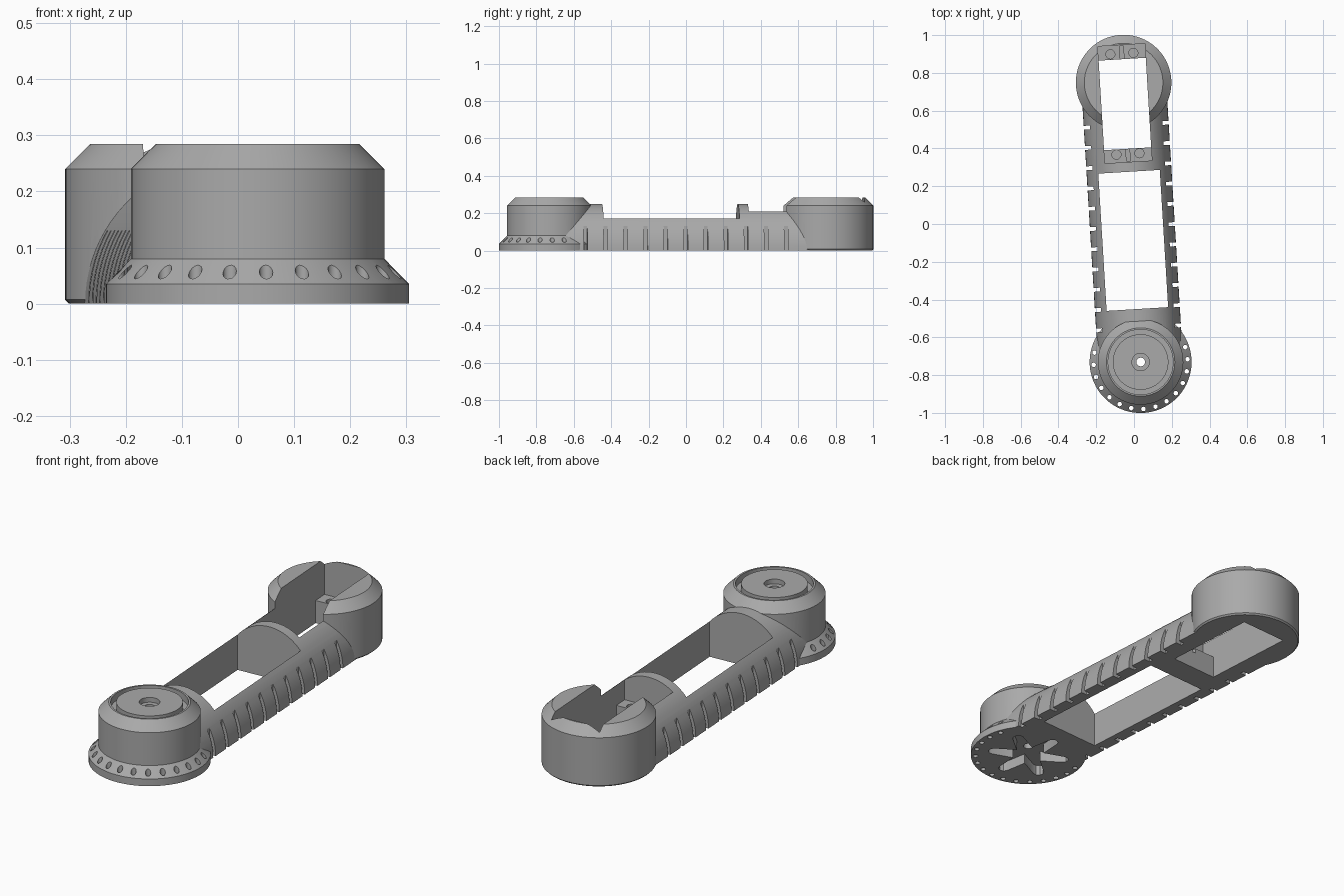
import bpy, bmesh, math
from mathutils import Matrix, Vector

cube = bpy.data.objects.get("Cube")
if cube:
    bpy.data.objects.remove(cube, do_unlink=True)

grey = bpy.data.materials.new("plain grey")
grey.use_nodes = True
COLOUR = (0.4, 0.4, 0.4, 1)
grey.diffuse_color = COLOUR
grey.node_tree.nodes["Principled BSDF"].inputs["Base Color"].default_value = COLOUR

PIVOT = 0.741            # distance of each pivot from the middle of the arm
HALF_W, ARCH_H = 0.225, 0.25
TAU = math.tau


def to_object(name, bm):
    bmesh.ops.recalc_face_normals(bm, faces=bm.faces)
    mesh = bpy.data.meshes.new(name)
    bm.to_mesh(mesh)
    bm.free()
    mesh.materials.append(grey)
    ob = bpy.data.objects.new(name, mesh)
    bpy.context.collection.objects.link(ob)
    return ob


def add_prism(bm, points, offset):
    """Extrude a closed 3D outline along an offset."""
    bottom = [bm.verts.new(p) for p in points]
    top = [bm.verts.new(Vector(p) + Vector(offset)) for p in points]
    bm.faces.new(bottom)
    bm.faces.new(top)
    for i in range(len(points)):
        j = (i + 1) % len(points)
        bm.faces.new((bottom[i], bottom[j], top[j], top[i]))


def add_box(bm, x0, x1, y0, y1, z0, z1):
    add_prism(bm, [(x0, y0, z0), (x1, y0, z0), (x1, y1, z0), (x0, y1, z0)], (0, 0, z1 - z0))


def add_rod(bm, x, y, r, z0, z1, n=48):
    ring = [(x + r * math.cos(TAU * i / n), y + r * math.sin(TAU * i / n), z0) for i in range(n)]
    add_prism(bm, ring, (0, 0, z1 - z0))


def add_lathe(bm, profile, y, n=72):
    """Stack rings of (radius, height) and cap both ends."""
    rings = [[bm.verts.new((r * math.cos(TAU * i / n), y + r * math.sin(TAU * i / n), z))
              for i in range(n)] for r, z in profile]
    for a, b in zip(rings, rings[1:]):
        for i in range(n):
            j = (i + 1) % n
            bm.faces.new((a[i], a[j], b[j], b[i]))
    bm.faces.new(rings[0])
    bm.faces.new(rings[-1])


def combine(body, tool, operation):
    mod = body.modifiers.new("combine", "BOOLEAN")
    mod.operation, mod.solver, mod.object = operation, "EXACT", tool
    bpy.context.view_layer.objects.active = body
    bpy.ops.object.modifier_apply(modifier=mod.name)
    bpy.data.objects.remove(tool, do_unlink=True)


# Arched arm between the two pivots
bm = bmesh.new()
arch = [(HALF_W * math.cos(math.pi * i / 40), -PIVOT, ARCH_H * math.sin(math.pi * i / 40))
        for i in range(41)]
add_prism(bm, arch, (0, 2 * PIVOT, 0))
body = to_object("pivot_arm", bm)

# Grip slots down both sides
bm = bmesh.new()
for k in range(11):
    y = -0.56 + 0.1075 * k
    for side in (-1, 1):
        x0, x1 = sorted((side * 0.192, side * 0.3))
        add_box(bm, x0, x1, y - 0.01, y + 0.01, -0.1, 0.14)
combine(body, to_object("slot_cutter", bm), "DIFFERENCE")

# Front hub with flange, and rear drum
bm = bmesh.new()
add_lathe(bm, [(0.27, 0), (0.27, 0.035), (0.226, 0.08), (0.226, 0.24), (0.181, 0.285)], -PIVOT)
combine(body, to_object("front_hub", bm), "UNION")
bm = bmesh.new()
add_lathe(bm, [(0.246, 0), (0.253, 0.007), (0.253, 0.24), (0.208, 0.285)], PIVOT)
combine(body, to_object("rear_drum", bm), "UNION")

# Long through opening in the arm
bm = bmesh.new()
add_box(bm, -0.163, 0.163, -0.46, 0.268, -0.1, 0.5)
combine(body, to_object("arm_opening", bm), "DIFFERENCE")

# Rear pocket: wide above the two screw shelves, shorter right through
for name, y0, y1, z0 in (("upper_pocket", 0.32, 0.94, 0.11), ("lower_pocket", 0.39, 0.865, -0.1)):
    bm = bmesh.new()
    add_box(bm, -0.125, 0.125, y0, y1, z0, 0.5)
    combine(body, to_object(name, bm), "DIFFERENCE")

# Screw holes and centre groove in each shelf
bm = bmesh.new()
for y0, y1 in ((0.325, 0.4), (0.855, 0.935)):
    add_box(bm, -0.01, 0.01, y0, y1, 0.085, 0.2)
    for x in (-0.061, 0.061):
        add_rod(bm, x, (y0 + y1) / 2, 0.024, 0.03, 0.2, 24)
combine(body, to_object("shelf_cutter", bm), "DIFFERENCE")

# Ring of holes in the flange, clear of the arm
bm = bmesh.new()
for k in range(24):
    a = TAU * k / 24
    x, y = 0.249 * math.cos(a), 0.249 * math.sin(a)
    if y < 0.1:
        add_rod(bm, x, y - PIVOT, 0.012, -0.1, 0.12, 16)
combine(body, to_object("flange_holes", bm), "DIFFERENCE")

# Ring groove, counterbore and centre bore in the hub top
groove = bmesh.new()
n = 72
section = [(0.147, 0.25), (0.172, 0.25), (0.172, 0.3), (0.147, 0.3)]
rings = [[groove.verts.new((r * math.cos(TAU * i / n), r * math.sin(TAU * i / n) - PIVOT, z))
          for i in range(n)] for r, z in section]
for a, b in zip(rings, rings[1:] + rings[:1]):
    for i in range(n):
        j = (i + 1) % n
        groove.faces.new((a[i], a[j], b[j], b[i]))
combine(body, to_object("ring_groove", groove), "DIFFERENCE")
for name, r, z0, z1 in (("counterbore", 0.046, 0.262, 0.4), ("centre_bore", 0.023, -0.1, 0.4)):
    bm = bmesh.new()
    add_rod(bm, 0, -PIVOT, r, z0, z1, 32)
    combine(body, to_object(name, bm), "DIFFERENCE")

# Six-armed recess under the hub
star = []
for k in range(6):
    a = TAU * (k / 6 + 0.25)
    for r, da in ((0.075, -TAU / 12), (0.172, -0.15), (0.187, -0.09), (0.192, 0),
                  (0.187, 0.09), (0.172, 0.15)):
        star.append((r * math.cos(a + da), r * math.sin(a + da) - PIVOT, -0.1))
bm = bmesh.new()
add_prism(bm, star, (0, 0, 0.15))
combine(body, to_object("star_recess", bm), "DIFFERENCE")

# Turn the arm to its slight slant and centre it
body.data.transform(Matrix.Translation((-0.01, 0.009, 0)) @ Matrix.Rotation(math.radians(3.48), 4, "Z"))
bpy.ops.object.select_all(action="DESELECT")
body.select_set(True)
bpy.context.view_layer.objects.active = body
bpy.ops.object.shade_smooth_by_angle(angle=math.radians(25))
